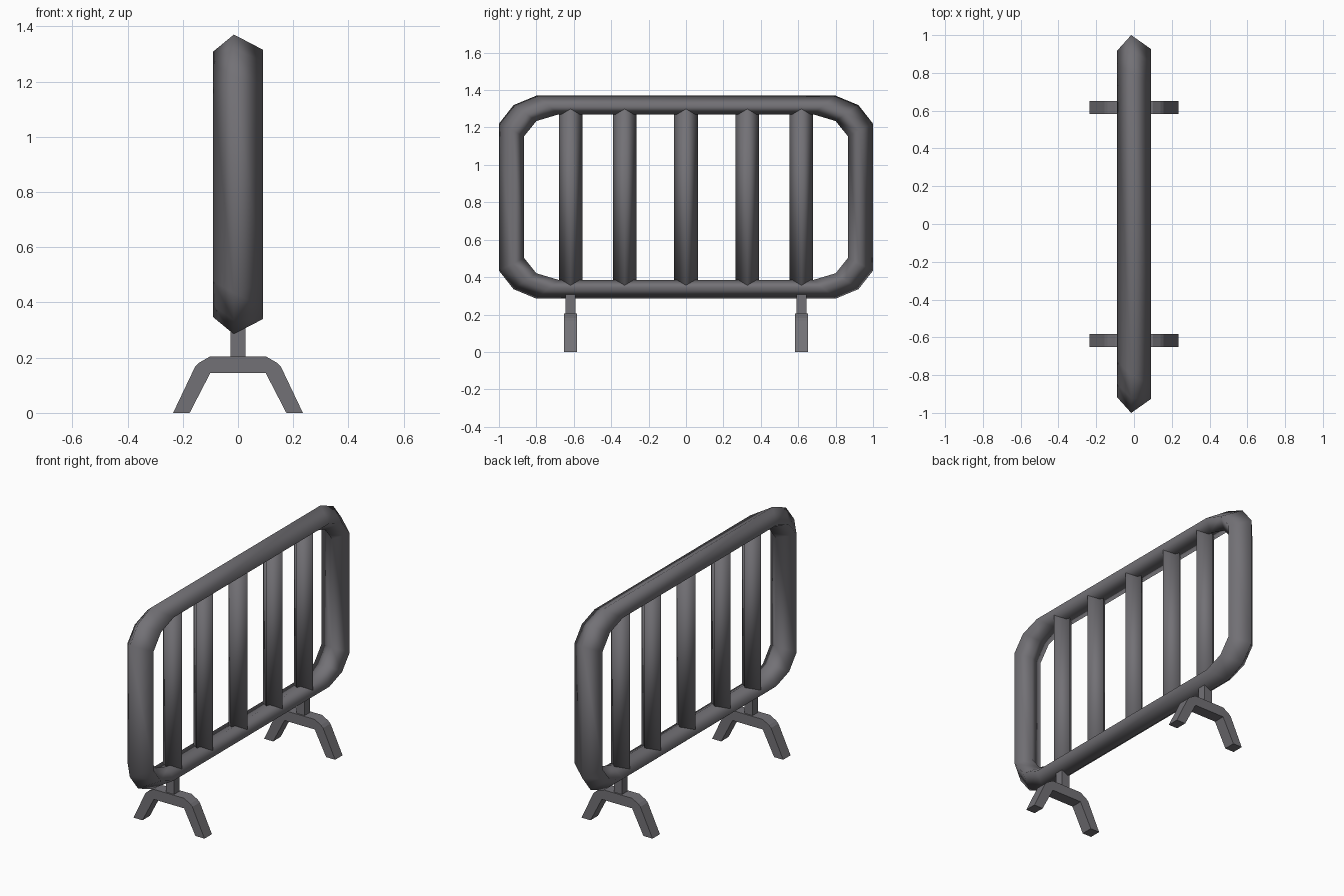
import bpy, bmesh

if "Cube" in bpy.data.objects:
    bpy.data.objects.remove(bpy.data.objects["Cube"])

grey = bpy.data.materials.new("dark grey metal")
grey.diffuse_color = (0.17, 0.165, 0.18, 1)
grey.use_nodes = True
grey.node_tree.nodes["Principled BSDF"].inputs["Base Color"].default_value = grey.diffuse_color


def make(name, bm, smooth):
    bmesh.ops.recalc_face_normals(bm, faces=bm.faces)
    for f in bm.faces:
        f.smooth = smooth
    me = bpy.data.meshes.new(name)
    bm.to_mesh(me)
    bm.free()
    me.materials.append(grey)
    ob = bpy.data.objects.new(name, me)
    bpy.context.collection.objects.link(ob)
    return ob


def prism(name, section, place, a, b, smooth):
    """Extrude a closed section between a and b; place(u, v, t) gives xyz."""
    bm = bmesh.new()
    r0 = [bm.verts.new(place(u, v, a)) for u, v in section]
    r1 = [bm.verts.new(place(u, v, b)) for u, v in section]
    n = len(section)
    for i in range(n):
        j = (i + 1) % n
        bm.faces.new((r0[i], r0[j], r1[j], r1[i]))
    bm.faces.new(r0)
    bm.faces.new(r1)
    return make(name, bm, smooth)


# Rounded frame loop: a four-sided tube between an outer and inner outline
MID = 0.8275


def outline(corner):
    """Repeat one corner (y, height above middle) around all four corners."""
    pts = []
    for sy, sz in ((1, 1), (-1, 1), (-1, -1), (1, -1)):
        c = corner if sy * sz > 0 else corner[::-1]
        pts += [(sy * y, MID + sz * z) for y, z in c]
    return pts


outer = outline([(1.0, 0.393), (0.922, 0.492), (0.80, 0.5425)])
inner = outline([(0.866, 0.325), (0.80, 0.407), (0.68, 0.443)])
# tube section: (x, fraction of the way from outer to inner outline)
section = [(-0.015, 0), (0.09, 0.55), (0.015, 1), (-0.09, 0.62)]
bm = bmesh.new()
rings = []
for (oy, oz), (iy, iz) in zip(outer, inner):
    rings.append([bm.verts.new((x, oy + (iy - oy) * t, oz + (iz - oz) * t))
                  for x, t in section])
for k in range(len(rings)):
    a, b = rings[k], rings[(k + 1) % len(rings)]
    for i in range(4):
        j = (i + 1) % 4
        bm.faces.new((a[i], a[j], b[j], b[i]))
make("frame_loop", bm, True)

# Vertical bars, four-sided
R = 0.063
diamond = [(R, 0), (0, R), (-R, 0), (0, -R)]
for i, y in enumerate((-0.617, -0.328, 0, 0.328, 0.617)):
    prism(f"bar_{i + 1}", diamond, lambda u, v, t, y=y: (u, y + v, t),
          0.33, 1.325, True)

# Feet: bent flat strut with a short square post
half = [(0.10, 0.145), (0.175, 0), (0.235, 0), (0.155, 0.168),
        (0.14, 0.182), (0.10, 0.205)]
arch = half + [(-x, z) for x, z in reversed(half)]
post = [(-0.027, -0.026), (0.027, -0.026), (0.027, 0.026), (-0.027, 0.026)]
for side, y in (("front", -0.617), ("back", 0.617)):
    prism(f"{side}_foot", arch, lambda u, v, t: (u, t, v),
          y - 0.035, y + 0.035, False)
    prism(f"{side}_post", post, lambda u, v, t, y=y: (u, y + v, t),
          0.19, 0.315, False)
